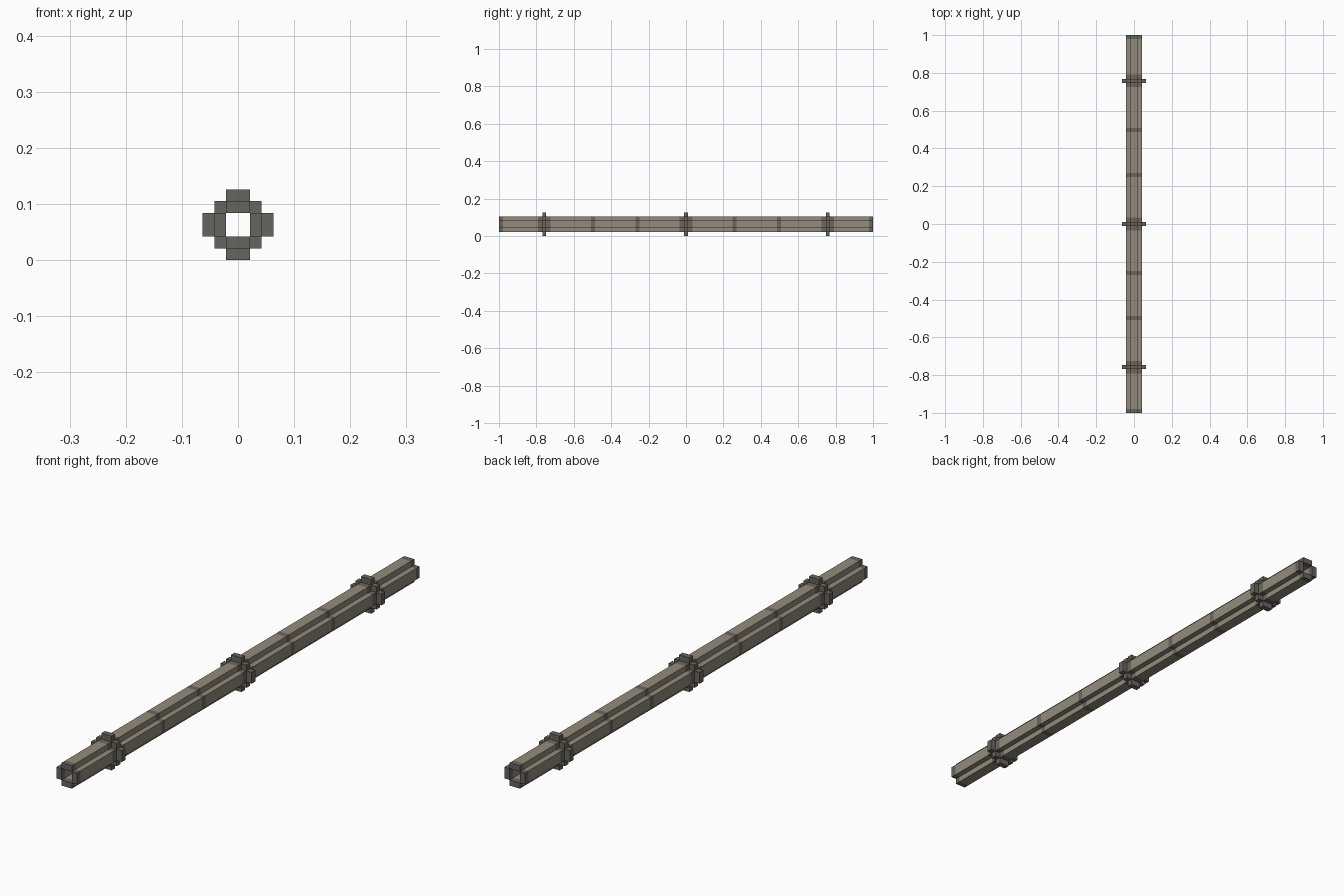
import bpy, bmesh
from mathutils import Matrix, Vector

cube = bpy.data.objects.get("Cube")
if cube:
    bpy.data.objects.remove(cube, do_unlink=True)

U = 2 / 95            # one block unit
CZ = 3 * U            # height of the pole's axis
COLLARS = (-36 * U, 0.0, 36 * U)


def material(name, rgb):
    m = bpy.data.materials.new(name)
    m.use_nodes = True
    m.diffuse_color = (*rgb, 1)
    m.node_tree.nodes["Principled BSDF"].inputs["Base Color"].default_value = (*rgb, 1)
    return m


TAN = material("weathered tan", (0.29, 0.26, 0.205))
BAND = material("dark band", (0.15, 0.135, 0.11))
GREY = material("dark grey", (0.135, 0.13, 0.11))


def add_box(bm, center, size):
    mat = Matrix.Translation(center) @ Matrix.Diagonal((*size, 1))
    bmesh.ops.create_cube(bm, size=1, matrix=mat)


def finish(bm, name, mats):
    me = bpy.data.meshes.new(name)
    bm.to_mesh(me)
    bm.free()
    for m in mats:
        me.materials.append(m)
    ob = bpy.data.objects.new(name, me)
    bpy.context.collection.objects.link(ob)
    return ob


# Dark stretches along the pole: (centre, half length)
bands = [(c, 1.6 * U) for c in COLLARS]
bands += [(s * y, 0.5 * U) for s in (-1, 1) for y in (0.26, 0.497)]
ends = [(s * (1 - 0.5 * U), 0.5 * U) for s in (-1, 1)]

# Four long rails around a hollow square core
rails = {"top_rail": (0, 1), "bottom_rail": (0, -1),
         "left_rail": (1, 0), "right_rail": (-1, 0)}
for name, (dx, dz) in rails.items():
    bm = bmesh.new()
    add_box(bm, (dx * 1.5 * U, 0, CZ + dz * 1.5 * U),
            (U if dx else 2 * U, 2, U if dz else 2 * U))
    for c, h in bands + ends:
        for y in (c - h, c + h):
            if abs(y) < 0.999:
                bmesh.ops.bisect_plane(bm, geom=bm.verts[:] + bm.edges[:] + bm.faces[:],
                                       plane_co=Vector((0, y, 0)), plane_no=Vector((0, 1, 0)))
    for f in bm.faces:
        y = f.calc_center_median().y
        if any(abs(y - c) < h for c, h in bands):
            f.material_index = 1
        elif abs(y) > 1 - U:
            f.material_index = 2
    finish(bm, name, (TAN, BAND, GREY))

# Stepped collars: corner blocks plus one outer lug per side
for name, y in zip(("front_collar", "middle_collar", "back_collar"), COLLARS):
    bm = bmesh.new()
    for dx, dz in rails.values():
        add_box(bm, (dx * 2.5 * U, y, CZ + dz * 2.5 * U),
                (U if dx else 2 * U, U, U if dz else 2 * U))
    for sx in (-1, 1):
        for sz in (-1, 1):
            add_box(bm, (sx * 1.5 * U, y, CZ + sz * 1.5 * U), (U, U, U))
    finish(bm, name, (GREY,))
